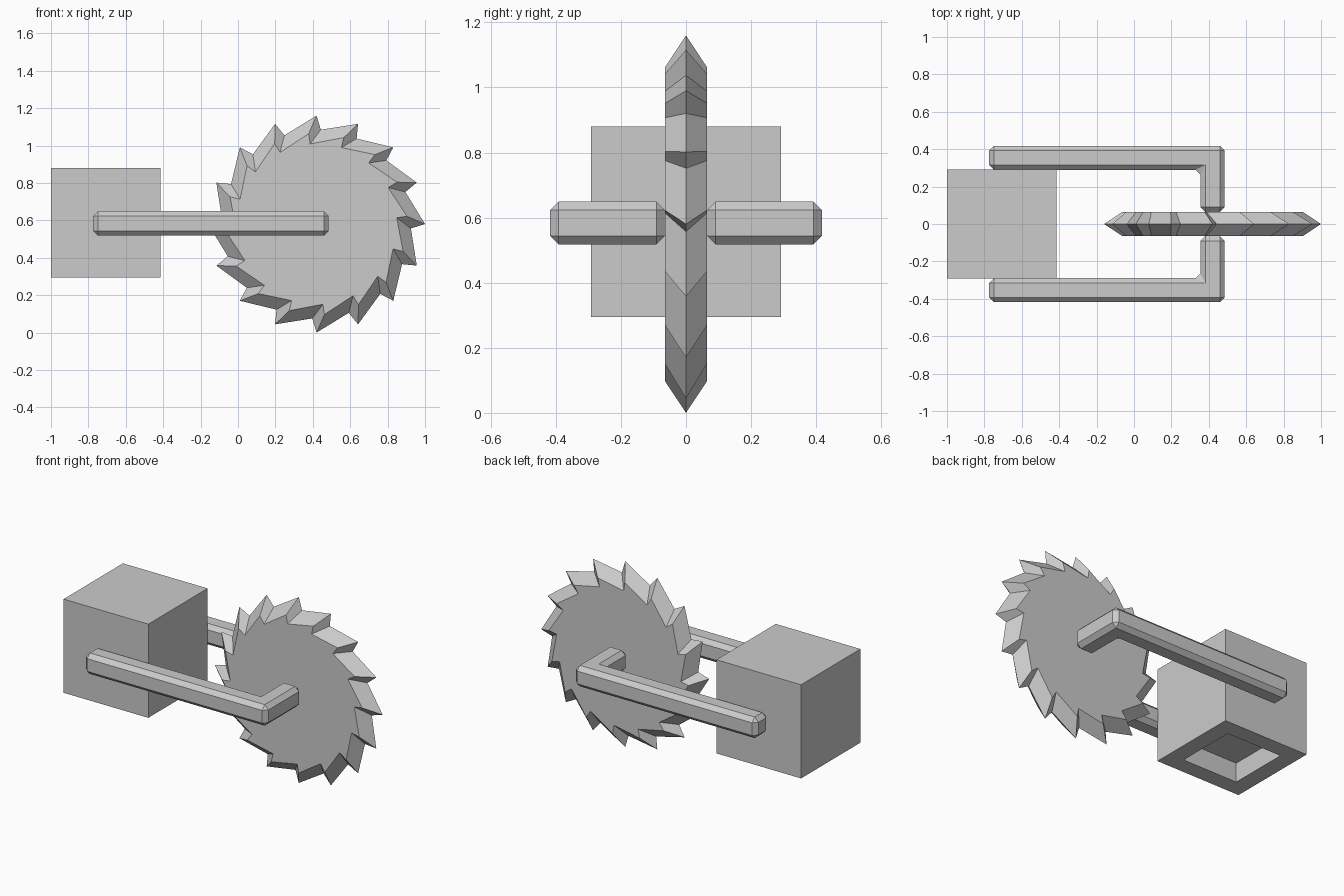
import bpy, bmesh
from math import sin, cos, radians
from mathutils import Vector

if "Cube" in bpy.data.objects:
    bpy.data.objects.remove(bpy.data.objects["Cube"])

AXIS_X, AXIS_Z = 0.42, 0.58   # centre of the saw blade


def make_object(name, bm):
    bmesh.ops.recalc_face_normals(bm, faces=bm.faces)
    mesh = bpy.data.meshes.new(name)
    bm.to_mesh(mesh)
    bm.free()
    ob = bpy.data.objects.new(name, mesh)
    bpy.context.collection.objects.link(ob)
    return ob


# mounting block with a square socket underneath
bm = bmesh.new()
bmesh.ops.create_cube(bm, size=1)
for v in bm.verts:
    v.co = Vector((v.co.x * 0.585 - 0.7075, v.co.y * 0.585, v.co.z * 0.585 + 0.5875))
bm.normal_update()
bottom = min(bm.faces, key=lambda f: f.calc_center_median().z)
bmesh.ops.inset_region(bm, faces=[bottom], thickness=0.145)
floor = bmesh.ops.extrude_discrete_faces(bm, faces=[bottom])["faces"][0]
bmesh.ops.translate(bm, verts=floor.verts, vec=(0, 0, 0.12))
make_object("mounting_block", bm)

# saw blade: ridge ring between two inset side outlines
TEETH = 16
RIDGE = ((0.58, 0.0), (0.505, 2.6))      # (radius, clockwise degrees): tip, valley
SIDE = ((0.485, -5.0), (0.43, -4.5))


def ring(bm, profile, y):
    verts = []
    for i in range(TEETH):
        for r, offset in profile:
            a = radians(i * 360 / TEETH + offset)
            verts.append(bm.verts.new((AXIS_X + r * sin(a), y, AXIS_Z + r * cos(a))))
    return verts


bm = bmesh.new()
ridge = ring(bm, RIDGE, 0)
for y in (-0.064, 0.064):
    side = ring(bm, SIDE, y)
    bm.faces.new(side)
    n = len(side)
    for i in range(n):
        j = (i + 1) % n
        bm.faces.new((ridge[i], ridge[j], side[j], side[i]))
make_object("saw_blade", bm)

# L-shaped support arms, chamfered and mirrored
ARM = [(-0.775, 0.29), (0.355, 0.29), (0.355, 0.065),
       (0.485, 0.065), (0.485, 0.418), (-0.775, 0.418)]
bm = bmesh.new()
face = bm.faces.new([bm.verts.new((x, y, 0.518)) for x, y in ARM])
top = bmesh.ops.extrude_face_region(bm, geom=[face])["geom"]
bmesh.ops.translate(bm, verts=[g for g in top if isinstance(g, bmesh.types.BMVert)],
                    vec=(0, 0, 0.131))
arms = make_object("support_arms", bm)
bevel = arms.modifiers.new("chamfer", "BEVEL")
bevel.width = 0.026
bevel.segments = 1
mirror = arms.modifiers.new("mirror", "MIRROR")
mirror.use_axis = (False, True, False)
